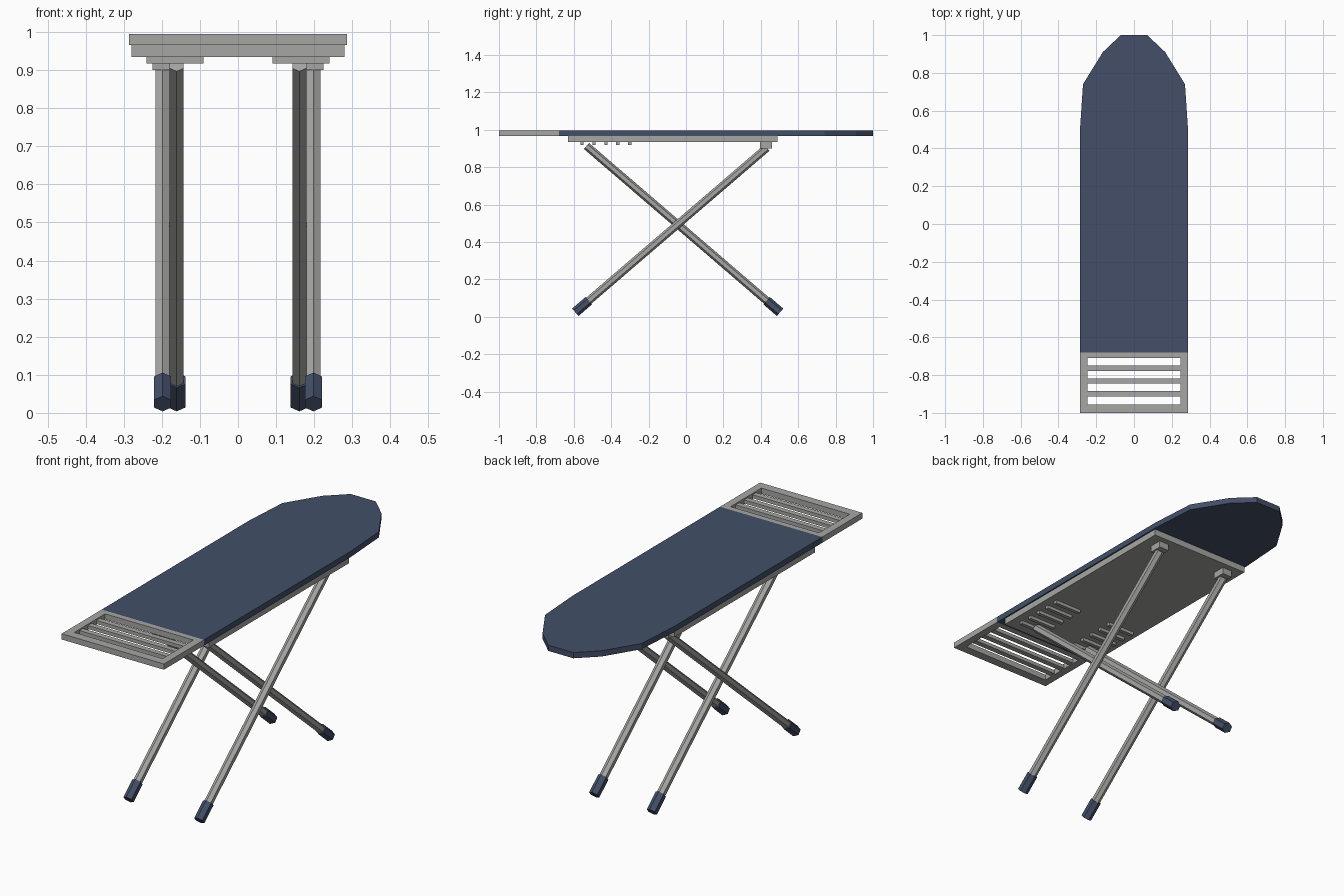
import bpy, bmesh, math
from mathutils import Vector, Matrix

if "Cube" in bpy.data.objects:
    bpy.data.objects.remove(bpy.data.objects["Cube"])


def material(name, rgb):
    m = bpy.data.materials.new(name)
    m.diffuse_color = (*rgb, 1)
    m.use_nodes = True
    m.node_tree.nodes["Principled BSDF"].inputs["Base Color"].default_value = m.diffuse_color
    return m


NAVY = material("navy fabric", (0.056, 0.078, 0.137))
GREY = material("grey metal", (0.38, 0.38, 0.37))


def finish(name, bm, mat):
    bmesh.ops.recalc_face_normals(bm, faces=bm.faces)
    me = bpy.data.meshes.new(name)
    bm.to_mesh(me)
    bm.free()
    me.materials.append(mat)
    ob = bpy.data.objects.new(name, me)
    bpy.context.collection.objects.link(ob)
    return ob


def add_box(bm, x0, x1, y0, y1, z0, z1):
    centre = Vector(((x0 + x1) / 2, (y0 + y1) / 2, (z0 + z1) / 2))
    size = Matrix.Diagonal((x1 - x0, y1 - y0, z1 - z0, 1))
    bmesh.ops.create_cube(bm, size=1, matrix=Matrix.Translation(centre) @ size)


def box(name, mat, *bounds):
    bm = bmesh.new()
    add_box(bm, *bounds)
    return finish(name, bm, mat)


def hex_rod(name, mat, a, b, r):
    """Six-sided rod in a yz plane from a to b, with flats facing +-x."""
    a, b = Vector(a), Vector(b)
    d = (b - a).normalized()
    u, v = Vector((1, 0, 0)), Vector((1, 0, 0)).cross(d)
    bm = bmesh.new()
    ring = []
    for i in range(6):
        t = math.radians(30 + 60 * i)
        ring.append(bm.verts.new(a + r * (math.cos(t) * u + math.sin(t) * v)))
    f = bm.faces.new(ring)
    ext = bmesh.ops.extrude_face_region(bm, geom=[f], use_keep_orig=True)
    top = [g for g in ext["geom"] if isinstance(g, bmesh.types.BMVert)]
    bmesh.ops.translate(bm, verts=top, vec=b - a)
    return finish(name, bm, mat)


W, Z0, Z1 = 0.286, 0.966, 0.995     # board half width, underside, top

# ironing board with faceted nose
half = [(W, -0.68), (W, 0.50), (0.27, 0.74), (0.165, 0.91), (0.07, 1.0)]
outline = half + [(-x, y) for x, y in reversed(half)]
bm = bmesh.new()
face = bm.faces.new([bm.verts.new((x, y, Z0)) for x, y in outline])
ext = bmesh.ops.extrude_face_region(bm, geom=[face], use_keep_orig=True)
bmesh.ops.translate(bm, vec=(0, 0, Z1 - Z0),
                    verts=[g for g in ext["geom"] if isinstance(g, bmesh.types.BMVert)])
finish("padded_board", bm, NAVY)

# iron rest: open frame with three slats
bm = bmesh.new()
ring = [[], []]
for k, (hx, y0, y1) in enumerate([(W, -1.0, -0.68), (0.247, -0.955, -0.709)]):
    ring[k] = [bm.verts.new((x, y, Z0)) for x, y in
               ((-hx, y0), (hx, y0), (hx, y1), (-hx, y1))]
frame = [bm.faces.new((ring[0][i], ring[0][(i + 1) % 4],
                       ring[1][(i + 1) % 4], ring[1][i])) for i in range(4)]
ext = bmesh.ops.extrude_face_region(bm, geom=frame, use_keep_orig=True)
bmesh.ops.translate(bm, vec=(0, 0, Z1 - Z0),
                    verts=[g for g in ext["geom"] if isinstance(g, bmesh.types.BMVert)])
finish("iron_rest_frame", bm, GREY)
for i, y in enumerate((-0.764, -0.831, -0.899)):
    box(f"iron_rest_slat_{i + 1}", GREY, -0.25, 0.25, y - 0.014, y + 0.014, 0.97, 0.988)

# under-board plate
box("support_plate", GREY, -0.279, 0.279, -0.63, 0.49, 0.934, Z0)

for side, s in (("right", 1), ("left", -1)):
    # height adjustment ridges
    for i in range(5):
        y = -0.556 + 0.064 * i
        xs = sorted((s * 0.09, s * 0.24))
        box(f"{side}_height_ridge_{i + 1}", GREY, *xs, y - 0.009, y + 0.009, 0.918, 0.935)

    # hinge block
    xs = sorted((s * 0.17, s * 0.225))
    box(f"{side}_hinge_block", GREY, *xs, 0.395, 0.46, 0.901, 0.935)

    # crossing legs with rubber feet
    for kind, x, foot, top in (("outer", 0.198, (-0.592, 0.024), (0.432, 0.903)),
                               ("inner", 0.161, (0.503, 0.024), (-0.532, 0.913))):
        a, b = Vector((s * x, *foot)), Vector((s * x, *top))
        d = (b - a).normalized()
        hex_rod(f"{side}_{kind}_leg", GREY, a + d * 0.02, b, 0.0212)
        hex_rod(f"{side}_{kind}_foot", NAVY, a, a + d * 0.095, 0.0262)
